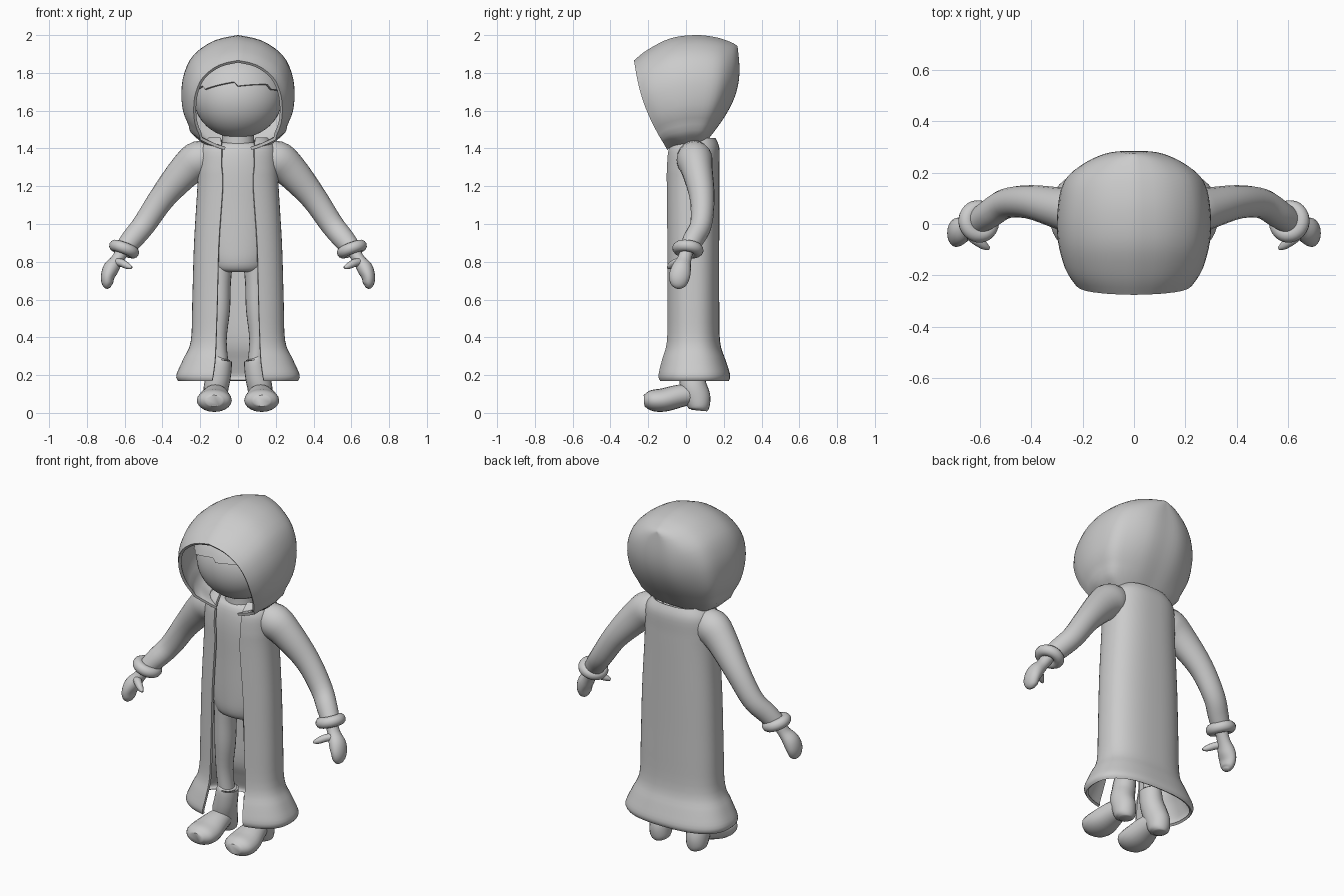
import bpy, bmesh, math
from mathutils import Vector

if "Cube" in bpy.data.objects:
    bpy.data.objects.remove(bpy.data.objects["Cube"])

grey = bpy.data.materials.new("plain grey")
grey.diffuse_color = (0.6, 0.6, 0.6, 1)
grey.use_nodes = True
grey.node_tree.nodes["Principled BSDF"].inputs["Base Color"].default_value = grey.diffuse_color


def smooth_list(pts, n):
    """Catmull-Rom resampling of tuples, n steps per span."""
    out = []
    for i in range(len(pts) - 1):
        a, b, c, d = (pts[max(i - 1, 0)], pts[i], pts[i + 1], pts[min(i + 2, len(pts) - 1)])
        for k in range(n):
            t = k / n
            out.append(tuple(0.5 * (2 * q + (r - p) * t + (2 * p - 5 * q + 4 * r - s) * t * t
                                    + (3 * q - p - 3 * r + s) * t ** 3)
                             for p, q, r, s in zip(a, b, c, d)))
    return out + [tuple(pts[-1])]


def skin(name, rows, closed=False, caps=False, thick=0, side=1):
    """Mesh over rows of points, optionally closed rings, capped or thickened."""
    bm = bmesh.new()
    grid = [[bm.verts.new((side * p[0], p[1], p[2])) for p in r] for r in rows]
    n = len(rows[0])
    for r0, r1 in zip(grid, grid[1:]):
        for j in range(n if closed else n - 1):
            k = (j + 1) % n
            bm.faces.new((r0[j], r0[k], r1[k], r1[j]))
    if caps:
        bm.faces.new(grid[0])
        bm.faces.new(grid[-1])
    bmesh.ops.remove_doubles(bm, verts=bm.verts, dist=0.0005)
    bmesh.ops.recalc_face_normals(bm, faces=bm.faces)
    me = bpy.data.meshes.new(name)
    bm.to_mesh(me)
    bm.free()
    me.materials.append(grey)
    ob = bpy.data.objects.new(name, me)
    bpy.context.collection.objects.link(ob)
    if thick:
        m = ob.modifiers.new("thickness", 'SOLIDIFY')
        m.thickness, m.offset = thick, 0
    return ob


def tube(name, pts, ref=(0, 1, 0), side=1, seg=20, n=4):
    """Limb through (x, y, z, radius a, radius b) stations."""
    st = smooth_list(pts, n)
    rows = []
    for i, s in enumerate(st):
        t = (Vector(st[min(i + 1, len(st) - 1)][:3]) - Vector(st[max(i - 1, 0)][:3])).normalized()
        u = Vector(ref).cross(t).normalized()
        v = t.cross(u)
        rows.append([Vector(s[:3]) + u * s[3] * math.cos(a) + v * s[4] * math.sin(a)
                     for a in (2 * math.pi * k / seg for k in range(seg))])
    return skin(name, rows, True, True, side=side)


# Hood: arches swept from the face opening to the back
arch = smooth_list([(1, 0), (.85, .11), (.97, .29), (1, .47), (.95, .65),
                    (.78, .82), (.42, .95), (0, 1)], 3)
hood = smooth_list([(-.27, 1.86, -.10, 1.40, .228, -.03, .3),
                    (-.20, 1.915, -.07, 1.42, .262, -.03, .5),
                    (-.08, 1.975, -.02, 1.43, .287, -.02, .6),
                    (.05, 1.992, .03, 1.44, .29, 0, .62),
                    (.16, 1.98, .07, 1.44, .268, .04, .62),
                    (.235, 1.955, .09, 1.44, .2, .05, .62),
                    (.262, 1.94, .10, 1.44, .1, .07, .6),
                    (.265, 1.935, .10, 1.44, 0, .072, .6)], 4)
rows = []
for yt, zt, yb, zb, hw, bulge, foot in hood:
    half = []
    for i, (f, u) in enumerate(arch):
        if u < .11:
            f = foot + (.85 - foot) * (max(u, 0) / .11) ** .8
        half.append((hw * f, yb + (yt - yb) * u + bulge * math.sin(math.pi * u), zb + (zt - zb) * u))
    rows.append(half + [(-x, y, z) for x, y, z in half[-2::-1]])
skin("hood", rows, thick=.016)

# Head and neck
bpy.ops.mesh.primitive_uv_sphere_add(segments=40, ring_count=24, radius=1, location=(0, 0, 1.67))
head = bpy.context.object
head.name = "head"
head.scale = (.235, .2, .215)
head.data.materials.append(grey)
tube("neck", [(0, .02, 1.36, .095, .08), (0, .02, 1.43, .085, .075), (0, .02, 1.52, .085, .075)])

# Hair cap with a ragged fringe
rows = []
for k in range(11):
    ring = []
    for j in range(72):
        a = 2 * math.pi * j / 72
        front = max(0, -math.sin(a))
        edge = 1.65 + .09 * front ** .6 + .022 * ((j % 9) / 8 - .5)
        th = k / 10 * math.acos((edge - 1.67) / .23)
        ring.append((.248 * math.sin(th) * math.cos(a), .215 * math.sin(th) * math.sin(a),
                     1.67 + .23 * math.cos(th)))
    rows.append(ring)
skin("hair", rows, True, thick=.012)

# Torso
tube("torso", [(0, .01, 1.435, .06, .04), (0, .01, 1.41, .14, .08), (0, .01, 1.3, .18, .1),
               (0, .01, 1.1, .175, .1), (0, .01, .9, .17, .1), (0, .01, .8, .15, .095),
               (0, .01, .755, .12, .075), (0, .01, .745, .06, .04)], seg=32)

# Long coat, open at the front: (z, half width, centre y, half depth, opening half width)
coat = smooth_list([(1.452, .15, .05, .10, .09), (1.40, .195, .04, .13, .085),
                    (1.30, .205, .035, .135, .085), (1.2, .208, .035, .135, .08),
                    (.9, .226, .035, .134, .1), (.6, .235, .035, .134, .108),
                    (.38, .243, .035, .138, .115), (.28, .285, .037, .165, .12),
                    (.2, .32, .04, .187, .13), (.172, .31, .04, .18, .135)], 4)
rows = []
for z, hw, cy, hd, xe in coat:
    a0 = math.asin((xe / hw) ** 1.25)
    row = []
    for k in range(49):
        a = a0 + (2 * math.pi - 2 * a0) * k / 48
        s, c = math.sin(a), math.cos(a)
        row.append((math.copysign(hw * abs(s) ** .8, s), cy - math.copysign(hd * abs(c) ** .8, c), z))
    rows.append(row)
skin("coat", rows, thick=.014)

for side, word in ((-1, "right"), (1, "left")):
    # Sleeve
    tube(word + "_sleeve", [(.10, .04, 1.355, .07, .07), (.20, .045, 1.342, .1, .095),
                            (.28, .06, 1.28, .09, .082), (.40, .085, 1.14, .07, .066),
                            (.495, .08, 1.0, .062, .058), (.56, .04, .92, .058, .055),
                            (.605, .01, .865, .05, .05)], side=side)
    # Rolled cuff
    bpy.ops.mesh.primitive_torus_add(major_segments=28, minor_segments=12,
                                     major_radius=.052, minor_radius=.031)
    cuff = bpy.context.object
    cuff.name = word + "_cuff"
    cuff.location = (side * .603, .01, .867)
    cuff.rotation_euler = Vector((side * .35, -.12, -.93)).to_track_quat('Z', 'Y').to_euler()
    cuff.data.materials.append(grey)
    # Mitten hand and thumb
    tube(word + "_hand", [(.61, .005, .86, .035, .035), (.64, -.01, .81, .033, .038),
                          (.672, -.025, .765, .042, .052), (.69, -.035, .72, .036, .055),
                          (.69, -.04, .68, .028, .042), (.683, -.042, .662, .012, .018)], side=side)
    tube(word + "_thumb", [(.655, -.02, .80, .02, .024), (.62, -.055, .795, .021, .022),
                           (.585, -.082, .778, .017, .017), (.563, -.095, .768, .007, .007)],
         side=side, seg=12)
    # Leg
    tube(word + "_leg", [(.09, .02, .85, .07, .075), (.095, .02, .7, .058, .068),
                         (.098, .02, .55, .056, .062), (.105, .025, .38, .045, .05),
                         (.09, .03, .22, .045, .05)], side=side)
    # Boot shaft with heel
    tube(word + "_boot_shaft", [(.088, .03, .272, .04, .045), (.088, .03, .28, .056, .064),
                                (.1, .03, .2, .063, .067), (.115, .04, .14, .066, .07),
                                (.12, .06, .08, .062, .07), (.12, .07, .03, .055, .056),
                                (.12, .07, .012, .035, .04)], side=side)
    # Boot toe
    tube(word + "_boot_toe", [(.115, .05, .1, .05, .05), (.12, -.03, .09, .072, .06),
                              (.125, -.12, .068, .092, .062), (.126, -.185, .066, .084, .054),
                              (.126, -.222, .064, .045, .03)], ref=(0, 0, 1), side=side)

# Bake thickness and shade smooth
bpy.ops.object.select_all(action='SELECT')
bpy.context.view_layer.objects.active = head
bpy.ops.object.convert(target='MESH')
bpy.ops.object.shade_smooth_by_angle(angle=math.radians(50))
